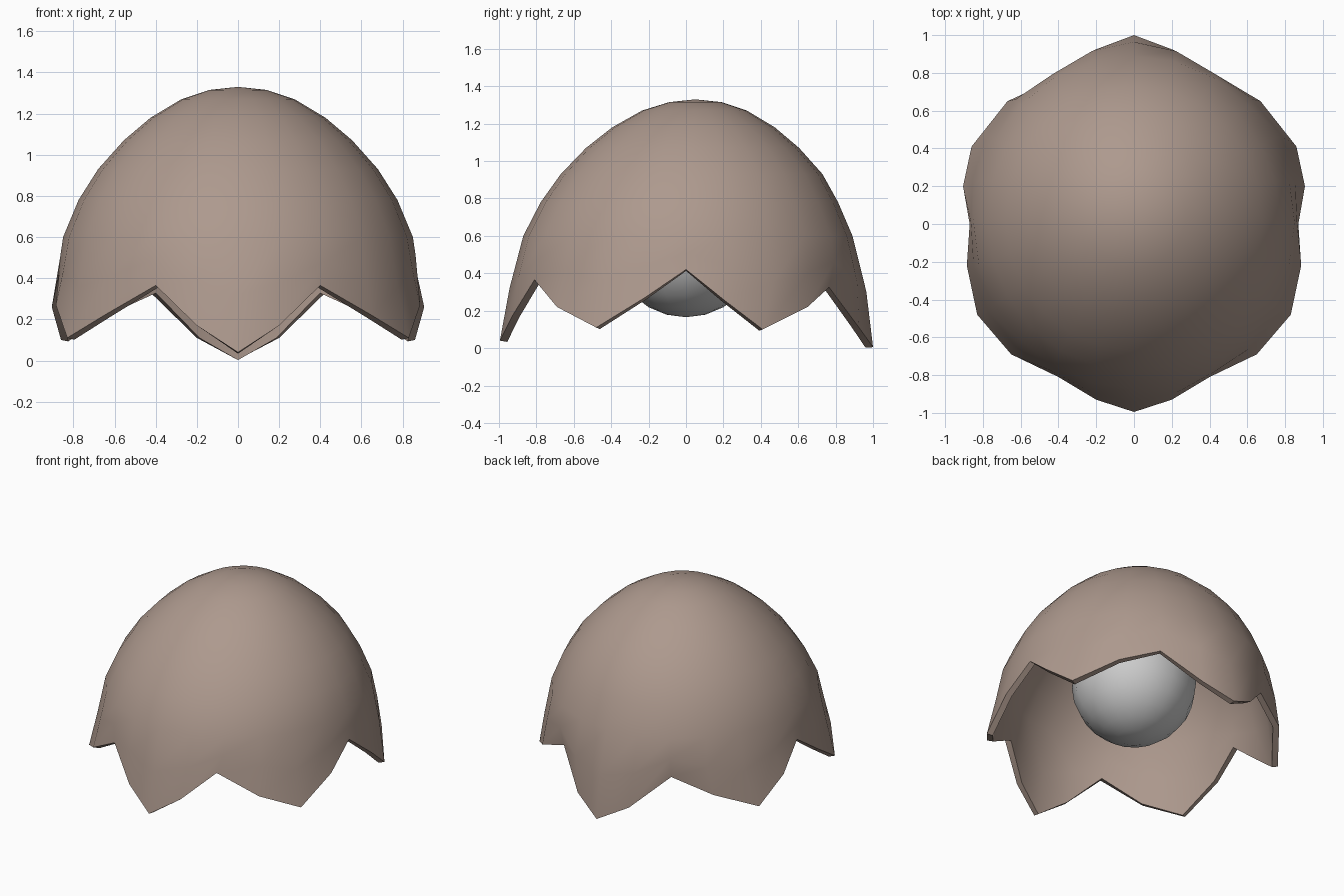
import bpy, bmesh, math

if "Cube" in bpy.data.objects:
    bpy.data.objects.remove(bpy.data.objects["Cube"])

# Shell cross-sections: height, half width, half depth, depth offset
RINGS = [(0.60, 0.85, 0.88, 0.01), (0.78, 0.775, 0.795, 0.018), (0.93, 0.68, 0.70, 0.03),
         (1.07, 0.555, 0.57, 0.035), (1.18, 0.425, 0.435, 0.04), (1.27, 0.275, 0.28, 0.045),
         (1.315, 0.14, 0.14, 0.05)]
# Jagged rim, front to back on the +x side
RIM = [(0, -0.995, 0.04), (0.2, -0.93, 0.17), (0.4, -0.81, 0.365), (0.65, -0.69, 0.22),
       (0.83, -0.48, 0.11), (0.885, -0.22, 0.27), (0.87, 0, 0.42), (0.905, 0.2, 0.26),
       (0.86, 0.41, 0.10), (0.67, 0.65, 0.22), (0.42, 0.765, 0.325), (0.2, 0.925, 0.11),
       (0, 1.0, 0.005)]
rim = RIM + [(-x, y, z) for x, y, z in RIM[-2:0:-1]]
N = len(rim)


def ring_point(i, z, rx, ry, cy):
    a = 2 * math.pi * i / N
    return (rx * math.sin(a), cy - ry * math.cos(a), z)


# Cracked shell dome
bm = bmesh.new()
rows = [[bm.verts.new(p) for p in rim]]
mid = []
for i, (x, y, z) in enumerate(rim):
    zm = 0.5 * z + 0.3
    t = (0.6 - zm) / 0.3
    px, py, pz = ring_point(i, zm, 0.85 + 0.05 * t, 0.88 + 0.085 * t, 0.01)
    mid.append(bm.verts.new((0.65 * px + 0.175 * (x + ring_point(i, *RINGS[0])[0]),
                             0.65 * py + 0.175 * (y + ring_point(i, *RINGS[0])[1]), pz)))
rows.append(mid)
for r in RINGS:
    rows.append([bm.verts.new(ring_point(i, *r)) for i in range(N)])
for lo, hi in zip(rows, rows[1:]):
    for i in range(N):
        j = (i + 1) % N
        bm.faces.new((lo[i], lo[j], hi[j], hi[i]))
apex = bm.verts.new((0, 0.05, 1.33))
for i in range(N):
    bm.faces.new((rows[-1][i], rows[-1][(i + 1) % N], apex))
bmesh.ops.recalc_face_normals(bm, faces=bm.faces)
mesh = bpy.data.meshes.new("shell")
bm.to_mesh(mesh)
bm.free()
shell = bpy.data.objects.new("shell", mesh)
bpy.context.collection.objects.link(shell)
mat = bpy.data.materials.new("shell_brown")
mat.diffuse_color = (0.42, 0.32, 0.27, 1)
mat.use_nodes = True
mat.node_tree.nodes["Principled BSDF"].inputs["Base Color"].default_value = mat.diffuse_color
mesh.materials.append(mat)

# Shell thickness, inward
solid = shell.modifiers.new("thickness", 'SOLIDIFY')
solid.thickness = 0.04
solid.offset = -1
bpy.context.view_layer.objects.active = shell
shell.select_set(True)
bpy.ops.object.modifier_apply(modifier="thickness")
bpy.ops.object.shade_smooth_by_angle(angle=math.radians(40))

# Round core inside the shell
bpy.ops.mesh.primitive_uv_sphere_add(segments=16, ring_count=12, radius=0.4, location=(0, 0, 0.565))
bpy.context.object.name = "inner_ball"
bpy.ops.object.shade_smooth()
